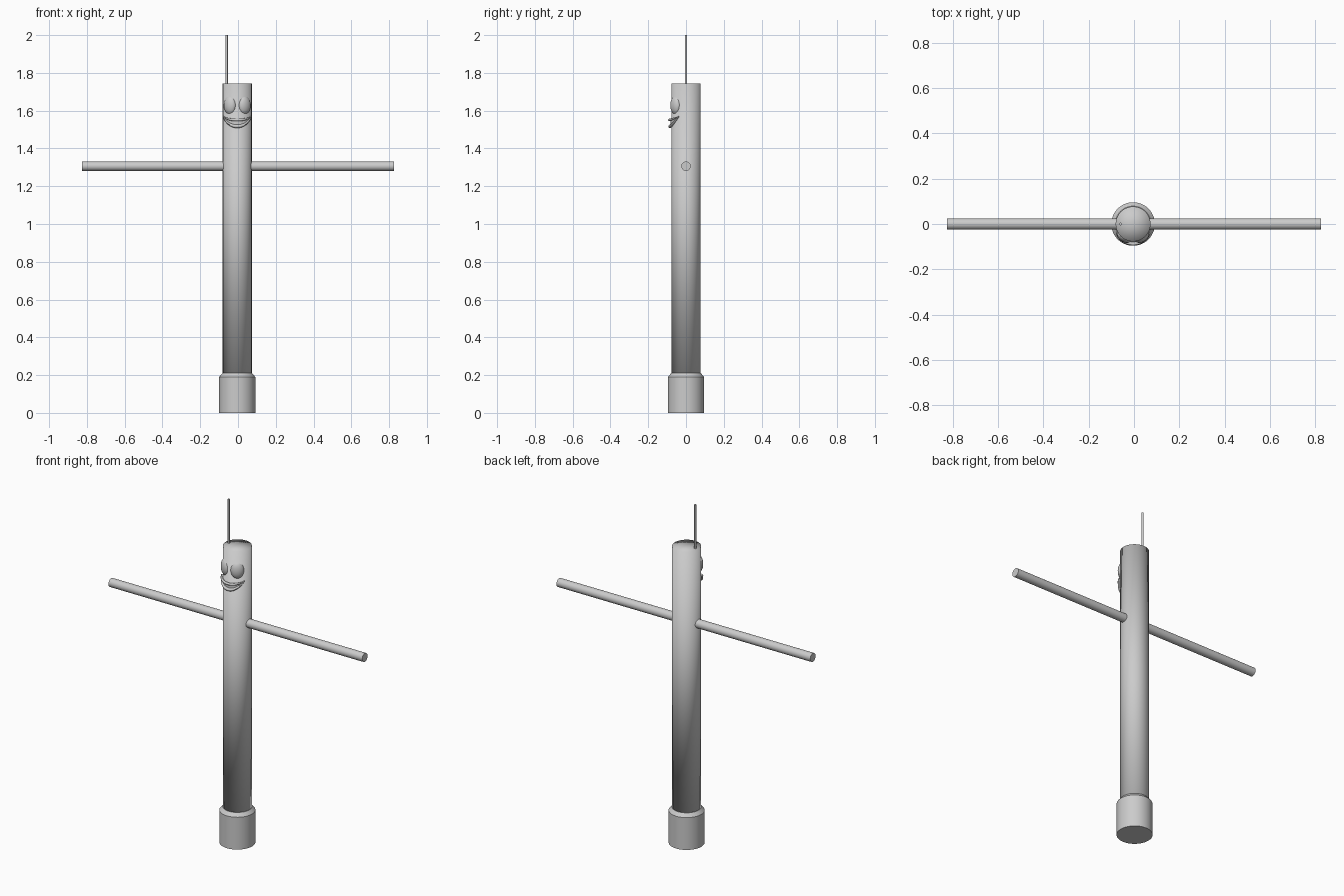
import bpy, bmesh, math
from mathutils import Matrix, Vector

if "Cube" in bpy.data.objects:
    bpy.data.objects.remove(bpy.data.objects["Cube"])

CX = -0.004          # tube axis
R = 0.077            # tube radius
grey = bpy.data.materials.new("light_grey")
grey.diffuse_color = (0.6, 0.6, 0.6, 1)
grey.use_nodes = True
grey.node_tree.nodes["Principled BSDF"].inputs["Base Color"].default_value = grey.diffuse_color


def add_object(name, bm, full_smooth=False):
    bmesh.ops.recalc_face_normals(bm, faces=bm.faces)
    me = bpy.data.meshes.new(name)
    bm.to_mesh(me)
    bm.free()
    ob = bpy.data.objects.new(name, me)
    bpy.context.collection.objects.link(ob)
    me.materials.append(grey)
    bpy.ops.object.select_all(action='DESELECT')
    ob.select_set(True)
    bpy.context.view_layer.objects.active = ob
    if full_smooth:
        bpy.ops.object.shade_smooth()
    else:
        bpy.ops.object.shade_smooth_by_angle(angle=math.radians(35))
    return ob


def loft(bm, rings, cap=True):
    """Skin closed rings of points, with fan caps."""
    vs = [[bm.verts.new(p) for p in r] for r in rings]
    n = len(vs[0])
    for a, b in zip(vs, vs[1:]):
        for i in range(n):
            bm.faces.new((a[i], a[(i + 1) % n], b[(i + 1) % n], b[i]))
    if cap:
        for r in (vs[0], vs[-1]):
            c = bm.verts.new(sum((v.co for v in r), Vector()) / n)
            for i in range(n):
                bm.faces.new((r[i], r[(i + 1) % n], c))


def lathe(name, profile, n, x=CX, full_smooth=False):
    bm = bmesh.new()
    loft(bm, [[Vector((x + r * math.cos(2 * math.pi * i / n),
                       r * math.sin(2 * math.pi * i / n), z))
               for i in range(n)] for r, z in profile])
    return add_object(name, bm, full_smooth)


def on_tube(angle, radius, z):
    """Point around the tube, angle measured from the front."""
    return Vector((CX + radius * math.sin(angle), -radius * math.cos(angle), z))


# Base collar, tube and antenna
lathe("base", [(0.096, 0), (0.096, 0.19), (0.079, 0.21)], 40)
lathe("tube_body", [(R, 0.2), (R, 1.743)], 48, full_smooth=True)
lathe("antenna", [(0.006, 1.735), (0.006, 2.0)], 12, x=-0.06)

# Arms
for side, name in ((-1, "left_arm"), (1, "right_arm")):
    bm = bmesh.new()
    loft(bm, [[Vector((x, 0.025 * math.cos(2 * math.pi * i / 24),
                       1.306 + 0.025 * math.sin(2 * math.pi * i / 24)))
               for i in range(24)] for x in (CX + side * 0.068, side * 0.825)])
    add_object(name, bm)

# Eyes: ellipsoids lying along the tube surface
for side, name in ((-1, "left_eye"), (1, "right_eye")):
    a = side * math.radians(35)
    bm = bmesh.new()
    bmesh.ops.create_uvsphere(
        bm, u_segments=32, v_segments=16, radius=1,
        matrix=Matrix.Translation(on_tube(a, 0.067, 1.629))
        @ Matrix.Rotation(a, 4, 'Z') @ Matrix.Diagonal((0.036, 0.024, 0.049, 1)))
    add_object(name, bm, True)

# Smile: two lips swept around the tube, thick in the middle
SPAN = math.radians(62)


def lip_z(t, mid):
    return mid + (1.568 - mid) * t * t


def lip(name, mid, thick, out):
    bm = bmesh.new()
    rings = []
    for k in range(33):
        t = -1 + k / 16
        s = thick * (0.35 + 0.65 * (1 - t * t))
        ring = []
        for i in range(12):
            b = 2 * math.pi * i / 12
            ring.append(on_tube(t * SPAN, R + out * (1 - 0.3 * t * t) + 1.1 * s * math.cos(b),
                                lip_z(t, mid) + s * math.sin(b)))
        rings.append(ring)
    loft(bm, rings)
    add_object(name, bm)


lip("upper_lip", 1.551, 0.007, 0.010)
lip("lower_lip", 1.517, 0.009, 0.007)

# Teeth plate filling the mouth between the lips
bm = bmesh.new()
loft(bm, [[on_tube(t * SPAN, R + d, lip_z(t, m))
           for d, m in ((-0.002, 1.551), (0.005, 1.551), (0.005, 1.517), (-0.002, 1.517))]
          for t in [-0.95 + 1.9 * k / 24 for k in range(25)]])
add_object("teeth", bm)
